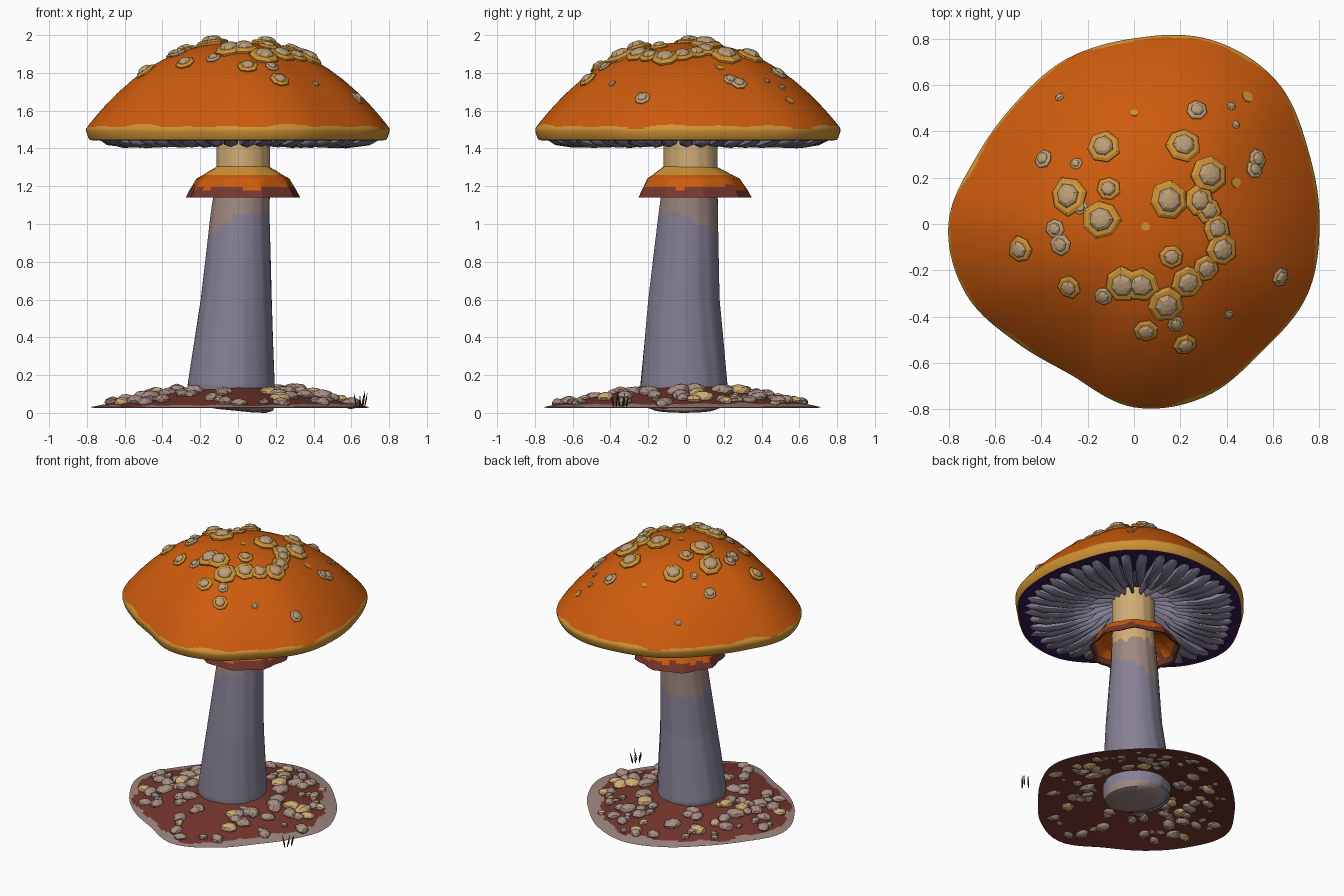
import bpy, bmesh, math, random
from mathutils import Vector, Matrix

if "Cube" in bpy.data.objects:
    bpy.data.objects.remove(bpy.data.objects["Cube"])

random.seed(11)
TAU = 2 * math.pi


def material(name, r, g, b):
    lin = [(c / 255 / 12.92) if c < 10 else ((c / 255 + 0.055) / 1.055) ** 2.4 for c in (r, g, b)]
    m = bpy.data.materials.new(name)
    m.diffuse_color = (*lin, 1)
    m.use_nodes = True
    m.node_tree.nodes["Principled BSDF"].inputs["Base Color"].default_value = m.diffuse_color
    return m


ORANGE = material("orange", 205, 91, 13)
YELLOW = material("ochre yellow", 208, 147, 52)
TAN = material("pale tan", 208, 172, 118)
WART = material("wart beige", 188, 158, 120)
PINK = material("dusty pink grey", 158, 134, 128)
PEBBLE = material("pebble pink", 168, 142, 132)
GREY = material("lavender grey", 134, 128, 148)
RED = material("red brown", 118, 54, 46)
PURPLE = material("deep purple", 56, 27, 84)
DARK = material("dark grass", 62, 48, 50)


def wave(a, k=1.0):
    """Irregular ripple around the axis, roughly -1..1."""
    return (math.sin(5 * a + k) + math.sin(11 * a + 2.3 * k) + math.sin(17 * a + 4 * k)) / 2.2


def outline(radii, a):
    """Smooth closed outline: radius at angle a from evenly spaced samples."""
    n = len(radii)
    t = (a % TAU) / TAU * n
    i, f = int(t), t % 1
    p0, p1, p2, p3 = (radii[(i + k) % n] for k in (-1, 0, 1, 2))
    return p1 + 0.5 * f * (p2 - p0 + f * (2 * p0 - 5 * p1 + 4 * p2 - p3 + f * (3 * (p1 - p2) + p3 - p0)))


def finish(name, bm, mats, rule=None, smooth=None):
    if rule:
        for f in bm.faces:
            f.material_index = rule(f.calc_center_median())
    me = bpy.data.meshes.new(name)
    bm.to_mesh(me)
    bm.free()
    for m in mats:
        me.materials.append(m)
    ob = bpy.data.objects.new(name, me)
    bpy.context.collection.objects.link(ob)
    if smooth:
        bpy.ops.object.select_all(action='DESELECT')
        ob.select_set(True)
        bpy.context.view_layer.objects.active = ob
        bpy.ops.object.shade_smooth_by_angle(angle=math.radians(smooth))
    return ob


def loft(bm, rings, start=False, end=False):
    """Skin a stack of point rings; returns the new faces."""
    vs = [[bm.verts.new(p) for p in ring] for ring in rings]
    n = len(vs[0])
    faces = [bm.faces.new((a[i], a[(i + 1) % n], b[(i + 1) % n], b[i]))
             for a, b in zip(vs, vs[1:]) for i in range(n)]
    if start:
        faces.append(bm.faces.new(vs[0][::-1]))
    if end:
        faces.append(bm.faces.new(vs[-1]))
    return faces


def angles(n):
    return [TAU * i / n for i in range(n)]


# Cap: lopsided dome with an ochre rim and a hollow underside ringed in purple
CAP_R = [0.80, 0.815, 0.87, 0.86, 0.80, 0.768, 0.73, 0.74,
         0.80, 0.785, 0.72, 0.705, 0.79, 0.805, 0.778, 0.807]


def cap_r(a):
    return outline(CAP_R, a)


def dome_z(f):
    return 1.51 + 0.45 * (1 - f ** 2.3)


def dome(x, y):
    return dome_z(math.hypot(x, y) / cap_r(math.atan2(y, x)))


profile = [(0.17, 1.56), (0.3, 1.53), (0.45, 1.503), (0.6, 1.475), (0.8, 1.452), (0.95, 1.442), (0.98, 1.445),
           (0.988, 1.455), (0.995, 1.47), (1.003, 1.49), (1.003, 1.504)]
profile += [(f, dome_z(f)) for f in
            (0.996, 0.991, 0.986, 0.98, 0.974, 0.966, 0.95, 0.92, 0.87, 0.8, 0.7, 0.6, 0.5, 0.4, 0.3, 0.2, 0.1, 0.03)]
bm = bmesh.new()
loft(bm, [[(f * cap_r(a) * math.cos(a), f * cap_r(a) * math.sin(a), z) for a in angles(160)]
          for f, z in profile], end=True)


def cap_rule(c):
    return 1 if c.z < 1.518 + 0.010 * wave(math.atan2(c.y, c.x)) else 0


cap = finish("cap", bm, [ORANGE, YELLOW, PURPLE, GREY], cap_rule, 40)
for p in cap.data.polygons:
    if p.normal.z < -0.6:
        p.material_index = 3 if p.center.z > 1.47 else 2

# Gills: broad tapered blades hanging beneath the cap
bm = bmesh.new()
for i in range(46):
    a = TAU * i / 46 + random.uniform(-0.02, 0.02)
    R = cap_r(a)
    u, s = Vector((math.cos(a), math.sin(a), 0)), Vector((-math.sin(a), math.cos(a), 0))
    inner = 0.17 if i % 2 == 0 else 0.3
    reach = random.uniform(0.90, 0.94)
    rings = []
    for f, low, w in ((inner, 1.5, 0.009), (0.4, 1.44, 0.018), (0.6, 1.407, 0.027),
                      (0.76, 1.400, 0.034), (0.87, 1.416, 0.032), (reach, 1.438, 0.014)):
        low += random.uniform(0, 0.008)
        top = 1.55 - 0.11 * min(1, f / 0.8)
        c = u * f * R + s * random.uniform(-0.006, 0.006)
        rings.append([c + s * w + Vector((0, 0, top + 0.015)), c + s * w + Vector((0, 0, low + 0.014)),
                      c + Vector((0, 0, low)), c - s * w + Vector((0, 0, low + 0.014)),
                      c - s * w + Vector((0, 0, top + 0.015))])
    # outer tips fade into the purple ring
    faces = loft(bm, rings, True, True)
    faces[-1].material_index = 1
bmesh.ops.recalc_face_normals(bm, faces=bm.faces)
finish("gills", bm, [GREY, PURPLE], smooth=50)

# Warts: angular scales with a raised nub, set along the dome's normal (x, y, radius; negative = flat fleck)
WARTS = [(-.28, .12, .08), (-.14, .02, .08), (-.13, .33, .07), (.21, .34, .07), (.15, .1, .08), (.32, .21, .08),
         (.28, .1, .065), (.32, .06, .055), (.355, -.02, .06), (.375, -.11, .07), (.31, -.19, .055),
         (.23, -.25, .065), (.14, -.345, .075), (.03, -.26, .075), (-.05, -.26, .075), (-.13, -.31, .04),
         (.16, -.14, .05), (.18, -.43, .035), (.05, -.46, .05), (.22, -.52, .05), (.41, -.39, .02),
         (.63, -.23, .04), (-.28, -.27, .05), (-.49, -.11, .055), (-.34, -.02, .042), (-.315, -.09, .045),
         (-.39, .28, .04), (-.25, .26, .025), (-.23, .07, .03), (-.11, .15, .05), (.27, .49, .045),
         (.42, .51, .02), (.44, .43, .018), (.53, .28, .042), (.52, .235, .038), (-.32, .55, .02),
         (.44, .18, -.022), (.05, -.01, -.018), (0, .48, -.016), (.49, .55, -.025)]
bm = bmesh.new()
for x, y, r in WARTS:
    e, flat = 0.02, r < 0
    r = abs(r) * 1.08
    nrm = Vector((dome(x - e, y) - dome(x + e, y), dome(x, y - e) - dome(x, y + e), 2 * e)).normalized()
    rot = Vector((0, 0, 1)).rotation_difference(nrm).to_matrix().to_4x4()
    mat = Matrix.Translation((x, y, dome(x, y))) @ rot @ Matrix.Rotation(random.random() * TAU, 4, 'Z')
    jit = [random.uniform(0.9, 1.08) for _ in range(7)]
    steps = [(1, -0.1), (1, 0.12)] if flat else [(0.92, -0.25), (1.0, 0.1), (0.84, 0.22), (0.62, 0.26),
                                                 (0.58, 0.36), (0.44, 0.47), (0.2, 0.52)]
    rings = [[mat @ Vector((r * k * j * math.cos(a), r * k * j * math.sin(a), r * h))
              for a, j in zip(angles(7), jit)] for k, h in steps]
    for n, f in enumerate(loft(bm, rings, end=True)):
        f.material_index = 0 if flat or (n < 21 and r > 0.05) else 1
finish("warts", bm, [YELLOW, WART])

# Stem: leaning, tapering stalk, (z, centre x, centre y, radius)
STEM = [(0.011, -0.01, -0.01, 0.10), (0.0165, -0.01, -0.01, 0.16), (0.03, -0.01, -0.01, 0.195),
        (0.06, -0.03, -0.012, 0.222), (0.15, -0.037, -0.012, 0.23),
        (0.6, -0.01, -0.012, 0.188), (1.05, 0.01, 0.012, 0.156), (1.26, 0.028, 0.025, 0.142),
        (1.58, 0.028, 0.025, 0.142)]
bm = bmesh.new()
rings = []
for lo, hi in zip(STEM, STEM[1:]):
    steps = max(1, round((hi[0] - lo[0]) / 0.015))
    for k in range(steps):
        z, cx, cy, r = (p + (q - p) * k / steps for p, q in zip(lo, hi))
        rip = 0.012 if z > 0.03 else 0
        rings.append([(cx + r * (1 + rip * wave(a, 1 + z)) * math.cos(a),
                       cy + r * (1 + rip * wave(a, 1 + z)) * math.sin(a),
                       z - (0.1 * r * math.cos(a) if z < 0.05 else 0)) for a in angles(72)])
loft(bm, rings, start=True)


def stem_rule(c):
    a = math.atan2(c.y, c.x)
    if c.z < 0.05:
        return 1
    if c.z > 1.165 + 0.02 * wave(a, 2):
        return 0
    return 1 if c.z > 0.975 + 0.09 * math.cos(a + 0.78) + 0.02 * wave(a, 3) else 2


finish("stem", bm, [TAN, PINK, GREY], stem_rule, 40)

# Collar: faceted skirt around the upper stem, open beneath
bm = bmesh.new()
rings = []
for r, z, rip in ((0.14, 1.305, 0), (0.15, 1.297, 0.002), (0.18, 1.28, 0.003), (0.21, 1.26, 0.004),
                  (0.244, 1.24, 0.006), (0.252, 1.225, 0.007), (0.26, 1.21, 0.008), (0.268, 1.195, 0.009),
                  (0.278, 1.178, 0.01), (0.296, 1.14, 0.012), (0.28, 1.145, 0.012), (0.262, 1.18, 0.01),
                  (0.225, 1.225, 0.006), (0.14, 1.265, 0)):
    rings.append([(0.026 + (r + rip * math.sin(9 * a)) * math.cos(a),
                   0.04 * min(1, r / 0.28) + (r + rip * math.sin(9 * a)) * math.sin(a), z)
                  for a in angles(36)])
loft(bm, rings[::-1])
finish("collar", bm, [YELLOW, ORANGE, RED],
       lambda c: 0 if c.z > 1.268 else (1 if c.z > 1.19 + 0.016 * wave(math.atan2(c.y, c.x), 5) else 2), 25)

# Soil: thin low mound with a paler irregular border and a brown underside
SOIL_R = [0.70, 0.67, 0.655, 0.69, 0.72, 0.69, 0.665, 0.70, 0.785, 0.74, 0.70, 0.685, 0.76, 0.70, 0.64, 0.655]


def soil_z(f):
    return 0.03 + 0.15 * (1 - f)


def soil_rings(drop, fractions):
    return [[(f * outline(SOIL_R, a) * math.cos(a), f * outline(SOIL_R, a) * math.sin(a), soil_z(f) - drop)
             for a in angles(90)] for f in fractions]


def soil_rule(c):
    a = math.atan2(c.y, c.x)
    f = math.hypot(c.x, c.y) / outline(SOIL_R, a)
    return 1 if f > 0.905 - 0.035 * math.cos(a - 0.5) + 0.035 * wave(a, 2) else 0


bm = bmesh.new()
loft(bm, soil_rings(0, (1, 0.98, 0.96, 0.94, 0.92, 0.9, 0.88, 0.86, 0.83, 0.8, 0.7, 0.55, 0.4, 0.25)))
finish("soil", bm, [RED, PINK], soil_rule, 40)
bm = bmesh.new()
loft(bm, soil_rings(0.004, (0.25, 0.5, 0.75, 0.995)))
finish("soil_underside", bm, [RED], smooth=40)

# Pebbles: flattened stones scattered over the mound, larger towards the stem
bm = bmesh.new()
for i in range(100):
    a, f = random.random() * TAU, random.uniform(0.4, 0.9)
    R, r = outline(SOIL_R, a), random.uniform(0.024, 0.052) * (1.1 - 0.35 * (f - 0.4))
    m = (Matrix.Translation((f * R * math.cos(a), f * R * math.sin(a), soil_z(f) + 0.006))
         @ Matrix.Rotation(random.random() * TAU, 4, 'Z') @ Matrix.Diagonal((1.2, 0.9, 0.66, 1)))
    mid = m.translation
    for v in bmesh.ops.create_icosphere(bm, subdivisions=2 if r > 0.035 else 1, radius=r, matrix=m)["verts"]:
        v.co = mid + (v.co - mid) * random.uniform(0.9, 1.08)
        for face in v.link_faces:
            face.material_index = 1 if i % 5 == 0 else 0
finish("pebbles", bm, [PEBBLE, TAN])

# Grass tuft: a few thin pointed blades beside the mound
bm = bmesh.new()
for dx, dy, h, lean in ((-0.025, 0.0, 0.07, -0.012), (-0.008, 0.02, 0.06, 0.004), (0.01, -0.02, 0.085, 0.012),
                        (0.02, 0.012, 0.07, 0.014), (0.0, -0.035, 0.055, -0.008), (0.005, 0.035, 0.06, 0.01)):
    base = Vector((0.65 + dx, -0.35 + dy, 0.035))
    loft(bm, [[base + Vector((lean * t + w * math.cos(a), lean * t + w * math.sin(a), h * t)) for a in angles(3)]
              for t, w in ((0, 0.004), (0.5, 0.005), (1, 0.0008))], True, True)
finish("grass_tuft", bm, [DARK])
